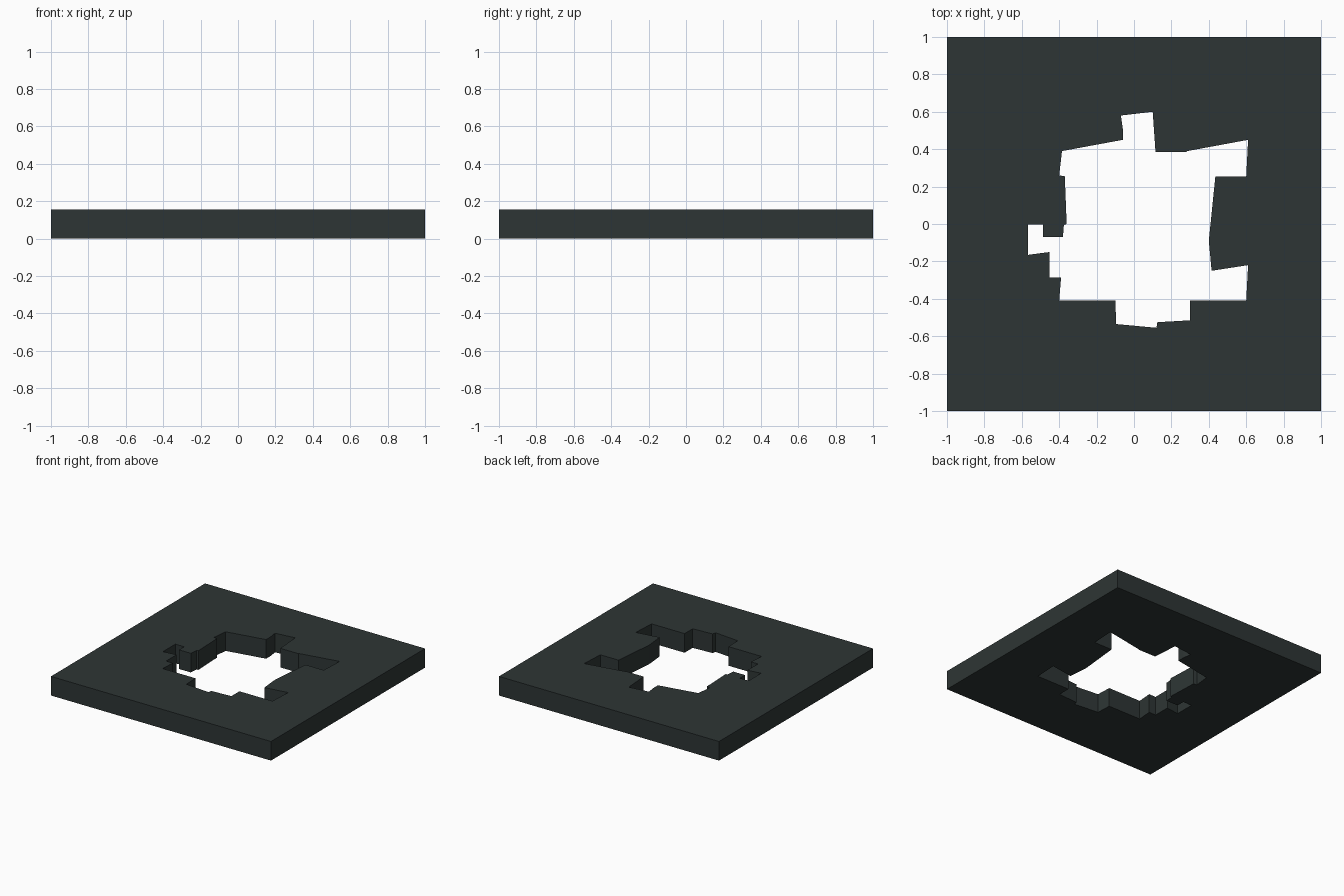
import bpy, bmesh

if "Cube" in bpy.data.objects:
    bpy.data.objects.remove(bpy.data.objects["Cube"])

HEIGHT = 0.157

# Colour of the slab
mat = bpy.data.materials.new("dark slate")
mat.diffuse_color = (0.027, 0.036, 0.035, 1)
mat.use_nodes = True
mat.node_tree.nodes["Principled BSDF"].inputs["Base Color"].default_value = mat.diffuse_color

# Outer square and ragged, stone-by-stone outline of the opening
outer = [(-1, -1), (1, -1), (1, 1), (-1, 1)]
opening = [
    (-0.07, 0.58), (0.10, 0.60), (0.115, 0.385), (0.28, 0.385), (0.285, 0.39),
    (0.61, 0.45), (0.60, 0.255), (0.435, 0.255), (0.40, -0.09), (0.415, -0.25),
    (0.61, -0.22), (0.60, -0.41), (0.30, -0.41), (0.30, -0.515), (0.125, -0.525),
    (0.12, -0.555), (-0.095, -0.535), (-0.10, -0.41), (-0.40, -0.41),
    (-0.39, -0.287), (-0.453, -0.287), (-0.453, -0.15), (-0.567, -0.165),
    (-0.567, -0.003), (-0.487, -0.003), (-0.487, -0.07), (-0.38, -0.07),
    (-0.375, -0.005), (-0.36, 0.0), (-0.37, 0.255), (-0.40, 0.26),
    (-0.385, 0.39), (-0.06, 0.45), (-0.06, 0.51),
]

bm = bmesh.new()


def add_loop(points):
    verts = [bm.verts.new((x, y, 0)) for x, y in points]
    return [bm.edges.new((v, verts[i - 1])) for i, v in enumerate(verts)]


# Fill between the two outlines, then raise to a slab
edges = add_loop(outer) + add_loop(opening)
bmesh.ops.triangle_fill(bm, edges=edges, use_beauty=True, normal=(0, 0, 1))
ret = bmesh.ops.extrude_face_region(bm, geom=bm.faces[:], use_keep_orig=True)
top = [g for g in ret["geom"] if isinstance(g, bmesh.types.BMVert)]
bmesh.ops.translate(bm, verts=top, vec=(0, 0, HEIGHT))
bmesh.ops.recalc_face_normals(bm, faces=bm.faces[:])

mesh = bpy.data.meshes.new("floor_slab")
bm.to_mesh(mesh)
bm.free()
mesh.materials.append(mat)
slab = bpy.data.objects.new("floor_slab_with_broken_opening", mesh)
bpy.context.collection.objects.link(slab)
